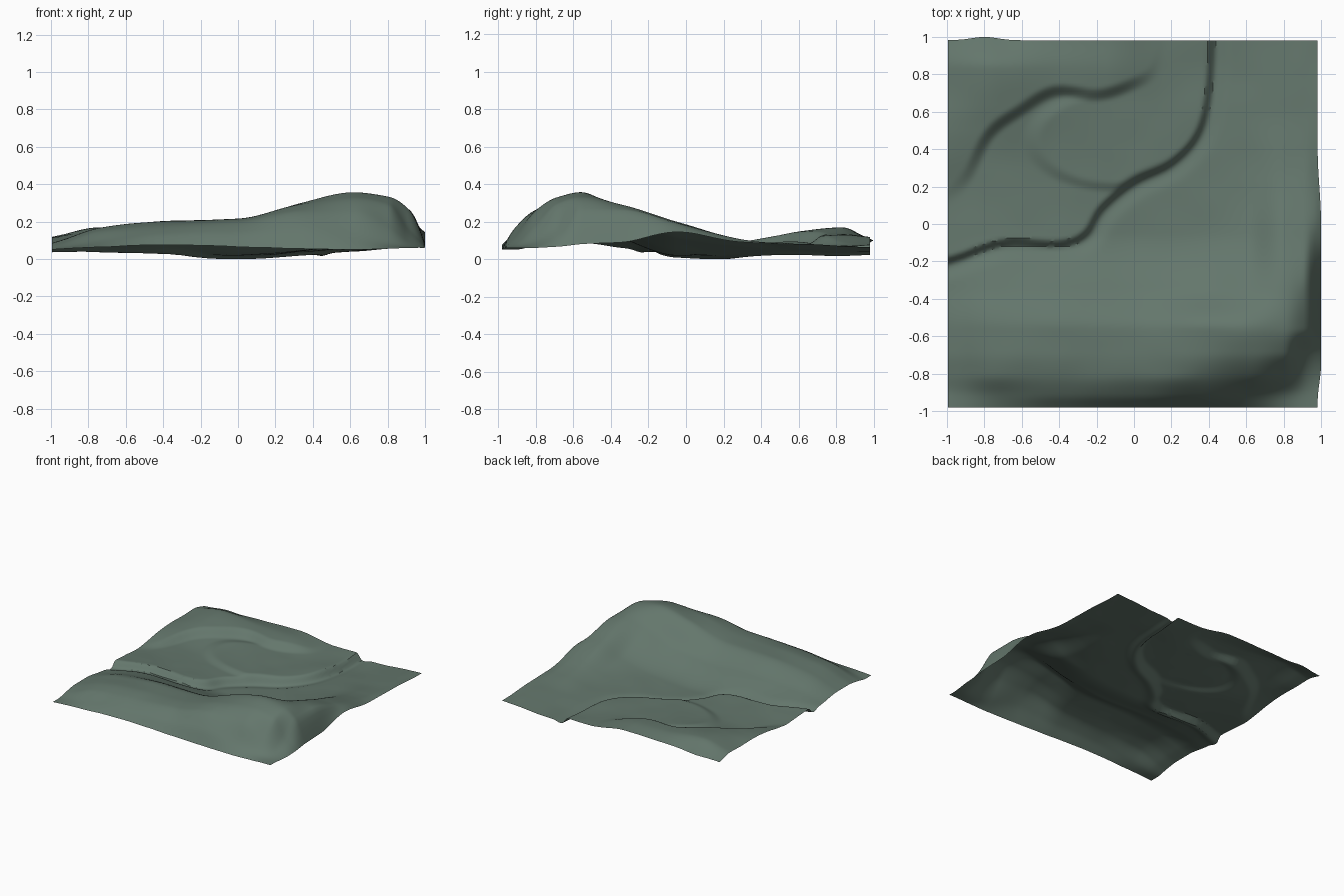
import bpy, bmesh, math
from mathutils import Vector, noise

if "Cube" in bpy.data.objects:
    bpy.data.objects.remove(bpy.data.objects["Cube"])

# Coarse relief: heights at control lines, rows run front to back
XS = [-1, -.75, -.4, 0, .35, .63, .82, .93, 1]
RELIEF = [
    (-1.00, [.070, .085, .095, .085, .075, .070, .075, .080, .080]),
    (-0.93, [.070, .115, .155, .165, .185, .140, .100, .085, .080]),
    (-0.82, [.090, .170, .205, .225, .280, .275, .200, .115, .080]),
    (-0.70, [.105, .185, .222, .237, .315, .350, .315, .175, .085]),
    (-0.57, [.105, .185, .222, .232, .320, .376, .352, .285, .100]),
    (-0.35, [.080, .125, .140, .130, .170, .260, .310, .285, .110]),
    (-0.05, [.055, .055, .045, .040, .065, .130, .220, .215, .165]),
    (0.30, [.040, .040, .035, .032, .055, .085, .125, .125, .110]),
    (0.65, [.045, .080, .055, .045, .052, .070, .085, .095, .100]),
    (0.85, [.045, .098, .065, .055, .047, .060, .080, .090, .090]),
    (1.00, [.015, .030, .040, .050, .055, .060, .075, .080, .085]),
]
YS = [r[0] for r in RELIEF]

# Bank lines: the river bank and the foot of the upper terrace
RIVER = [(-1.3, -.32), (-1.1, -.25), (-.95, -.19), (-.7, -.105), (-.4, -.11), (-.26, -.06),
         (-.17, .08), (0, .22), (.2, .32), (.34, .47), (.40, .68), (.42, 1), (.42, 1.3)]
TERRACE = [(-1.3, -.05), (-1.1, .02), (-.9, .22), (-.77, .47), (-.6, .6), (-.42, .7),
           (-.2, .68), (-.02, .73), (.13, .83), (.2, 1.1), (.2, 1.3)]


def smooth(a, b, t):
    t = min(1, max(0, (t - a) / (b - a)))
    return t * t * (3 - 2 * t)


def cubic(nodes, vals, t):
    """Monotone cubic interpolation through the control values."""
    n = len(nodes)
    t = min(max(t, nodes[0]), nodes[-1])
    i = max(k for k in range(n - 1) if nodes[k] <= t)

    def slope(k):
        return (vals[k + 1] - vals[k]) / (nodes[k + 1] - nodes[k])

    def tangent(k):
        if k == 0 or k == n - 1:
            return slope(min(k, n - 2))
        a, b = slope(k - 1), slope(k)
        return 0 if a * b <= 0 else 2 * a * b / (a + b)

    h = nodes[i + 1] - nodes[i]
    u = (t - nodes[i]) / h
    return ((1 + 2 * u) * (1 - u) ** 2 * vals[i] + u * (1 - u) ** 2 * h * tangent(i)
            + u * u * (3 - 2 * u) * vals[i + 1] + u * u * (u - 1) * h * tangent(i + 1))


def curve(points, steps=5):
    """Smooth path through the points."""
    p = [Vector(q) for q in points]
    out = []
    for a, b, c, d in zip(p, p[1:], p[2:], p[3:]):
        for s in range(steps):
            u = s / steps
            out.append(.5 * (2 * b + (c - a) * u + (2 * a - 5 * b + 4 * c - d) * u * u
                             + (3 * b - a - 3 * c + d) * u ** 3))
    return out + [p[-2], p[-1]]


def side(path, x, y):
    """Signed distance to a path, positive on its upper-left side."""
    best, sign = 9, 1
    for a, b in zip(path, path[1:]):
        dx, dy, px, py = b.x - a.x, b.y - a.y, x - a.x, y - a.y
        u = min(1, max(0, (px * dx + py * dy) / (dx * dx + dy * dy)))
        d = math.hypot(px - u * dx, py - u * dy)
        if d < best:
            best, sign = d, 1 if dx * py - dy * px > 0 else -1
    return best * sign


river, terrace = curve(RIVER), curve(TERRACE)
N, HALF = 130, .982
bm = bmesh.new()
grid = []
for i in range(N + 1):
    x = HALF * (2 * i / N - 1)
    column = [cubic(XS, row, x / HALF) for _, row in RELIEF]
    line = []
    for j in range(N + 1):
        y = HALF * (2 * j / N - 1)
        z = cubic(YS, column, y / HALF)
        # river bank step with a shallow channel at its foot
        d = side(river, x, y)
        z += .042 * smooth(-.02, .03, d) - .014 * math.exp(-((d + .035) / .04) ** 2)
        # upper terrace step, fading out to the right and to the front left
        fade = (1 - smooth(-.15, .2, x)) * smooth(.05, .5, y)
        z += .05 * smooth(-.03, .05, side(terrace, x, y)) * fade
        # low oval flat inside the river bend, raised along its front left rim
        r = math.hypot((x + .1) / .46, (y - .45) / .26)
        rim = 1 - smooth(-.3, .4, x + .1 + y - .45)
        z += .02 * (1 - smooth(.85, 1.1, r)) * smooth(0, .05, d) * rim
        # gentle unevenness
        z += .004 * noise.noise(Vector((x * 5, y * 5, 3)))
        # bulging right flank and back left edge
        bx = x + .018 * smooth(.9, .98, x) * smooth(-.95, -.75, y) * (1 - smooth(0, .4, y))
        by = y + .018 * math.exp(-((x + .8) / .1) ** 2) * smooth(.9, .98, y)
        if x < 0:
            bx -= .012 * smooth(.9, .98, -x)
        line.append(bm.verts.new((bx, by, z)))
    grid.append(line)
for a, b in zip(grid, grid[1:]):
    for j in range(N):
        bm.faces.new((a[j], b[j], b[j + 1], a[j + 1]))

# Rest the land on z = 0
low = min(v.co.z for v in bm.verts)
for v in bm.verts:
    v.co.z -= low

mesh = bpy.data.meshes.new("terrain")
bm.to_mesh(mesh)
bm.free()
land = bpy.data.objects.new("terrain", mesh)
bpy.context.collection.objects.link(land)
mat = bpy.data.materials.new("grey green")
mat.diffuse_color = (.127, .183, .15, 1)
mat.use_nodes = True
mat.node_tree.nodes["Principled BSDF"].inputs["Base Color"].default_value = mat.diffuse_color
mesh.materials.append(mat)
bpy.context.view_layer.objects.active = land
land.select_set(True)
bpy.ops.object.shade_smooth_by_angle(angle=math.radians(35))
